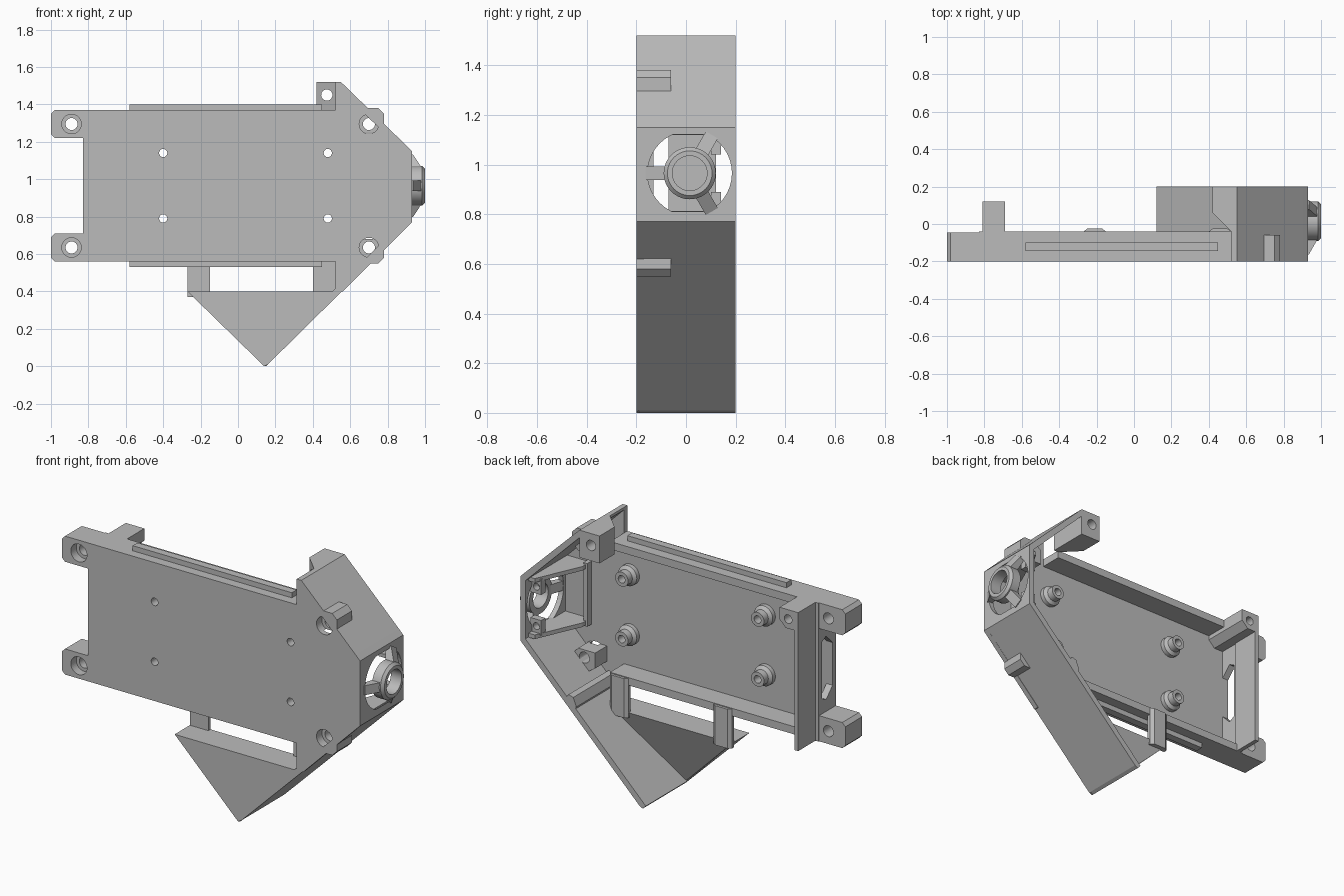
import bpy, bmesh, math
from mathutils import Vector

old = bpy.data.objects.get("Cube")
if old:
    bpy.data.objects.remove(old, do_unlink=True)

GREY = (0.5, 0.5, 0.5, 1)
mat = bpy.data.materials.new("plain grey")
mat.use_nodes = True
mat.diffuse_color = GREY
mat.node_tree.nodes["Principled BSDF"].inputs["Base Color"].default_value = GREY

F, M, B = -0.2, -0.04, 0.2      # front face, tray rim, deep rear edge
T = -0.17                       # back of the front plate


def place(axis, u, v, w):
    return {"x": (w, u, v), "y": (u, w, v), "z": (u, v, w)}[axis]


def finish(name, bm):
    bmesh.ops.recalc_face_normals(bm, faces=bm.faces)
    me = bpy.data.meshes.new(name)
    bm.to_mesh(me)
    bm.free()
    ob = bpy.data.objects.new(name, me)
    bpy.context.collection.objects.link(ob)
    me.materials.append(mat)
    return ob


def prism(name, pts, axis, lo, hi):
    """Extrude a 2D outline along an axis."""
    bm = bmesh.new()
    face = bm.faces.new([bm.verts.new(place(axis, u, v, lo)) for u, v in pts])
    ext = bmesh.ops.extrude_face_region(bm, geom=[face])["geom"]
    step = Vector(place(axis, 0, 0, hi - lo))
    bmesh.ops.translate(bm, vec=step, verts=[g for g in ext if isinstance(g, bmesh.types.BMVert)])
    return finish(name, bm)


def box(name, x0, x1, y0, y1, z0, z1):
    return prism(name, [(x0, z0), (x1, z0), (x1, z1), (x0, z1)], "y", y0, y1)


def lathe(name, prof, axis, cu, cv, n=40):
    """Revolve a closed (radius, height) profile about an axis."""
    bm = bmesh.new()
    rings = []
    for i in range(n):
        a = 2 * math.pi * i / n
        rings.append([bm.verts.new(place(axis, cu + r * math.cos(a), cv + r * math.sin(a), h)) for r, h in prof])
    k = len(prof)
    for i in range(n):
        p, q = rings[i], rings[(i + 1) % n]
        for j in range(k):
            bm.faces.new([p[j], q[j], q[(j + 1) % k], p[(j + 1) % k]])
    ob = finish(name, bm)
    smooth(ob)
    return ob


def disc(name, axis, cu, cv, r, lo, hi, n=40):
    pts = [(cu + r * math.cos(2 * math.pi * i / n), cv + r * math.sin(2 * math.pi * i / n)) for i in range(n)]
    return prism(name, pts, axis, lo, hi)


def smooth(ob):
    bpy.ops.object.select_all(action="DESELECT")
    ob.select_set(True)
    bpy.context.view_layer.objects.active = ob
    bpy.ops.object.shade_smooth_by_angle(angle=math.radians(30))


def cut(ob, *cutters):
    for c in cutters:
        c.hide_render = True
        c.hide_set(True)
        m = ob.modifiers.new("cut", "BOOLEAN")
        m.operation, m.solver, m.object = "DIFFERENCE", "EXACT", c


def mirror_z(z, up):
    return z if up else 1.93 - z    # the tray is symmetric about its middle height


# Front plate
plate = prism("front_plate", [(-.83, .56), (.52, .56), (.52, .4), (.56, .4), (.93, .77), (.93, 1.15),
                              (.55, 1.52), (.52, 1.52), (.52, 1.37), (-.83, 1.37)], "y", F, T)

# Diagonal walls and the nose panel
prism("lower_wall", [(.14, 0), (.16, .01), (.93, .77), (.93, .81), (.9, .79), (.12, .02)], "y", F, B)
prism("upper_wall", [(.55, 1.52), (.52, 1.52), (.52, 1.505), (.9, 1.13), (.93, 1.12), (.93, 1.15), (.9, 1.18)], "y", F, B)
nose = box("nose_panel", .9, .93, F, B, .77, 1.15)
cut(nose, disc("nose_cutter", "x", .015, .965, .17, .8, 1.1))

# Nose hub with three spokes
lathe("nose_hub", [(.07, 1), (.09, 1), (.105, .985), (.105, .93), (.07, .93)], "x", .015, .965)
for i, a in enumerate((90, 210, -30)):
    s = prism("hub_spoke_%d" % i, [(.985, .09), (.935, .178), (.9, .178), (.93, .09)], "y", -.028, .028)
    s.rotation_euler.x = math.radians(a)
    s.location = (0, .015, .965)

# Shelves and lugs inside the nose
for up in (True, False):
    tag = "upper" if up else "lower"
    z = mirror_z(1.13, up)
    prism(tag + "_nose_shelf", [(.74, F), (.92, F), (.92, B - .03), (.86, B - .03), (.74, -.1)], "z", z - .012, z + .012)
    lug = box(tag + "_nose_lug", .84, .91, .1, .14, min(z, mirror_z(1.04, up)), max(z, mirror_z(1.04, up)))
    cut(lug, disc(tag + "_lug_cutter", "y", .87, mirror_z(1.08, up), .02, 0, .3))
box("nose_rib", .73, .755, T, -.13, .78, 1.15)
prism("lower_wall_rib", [(.58, .45), (.64, .51), (.62, .54), (.59, .53), (.57, .48)], "y", F, B)

# End block of the upper wall
block = prism("upper_end_block", [(.42, B), (.42, .06), (.52, M), (.55, M), (.55, B)], "z", 1.36, 1.52)
cut(block, disc("end_block_cutter", "y", .475, 1.45, .03, -.3, .4))

# Tray rim, rails, corner tabs and screw bosses, above and below
for up in (True, False):
    tag = "upper" if up else "lower"

    def zr(a, b):
        return sorted((mirror_z(a, up), mirror_z(b, up)))

    box(tag + "_tray_wall", -.83, .52, F, M, *zr(1.325, 1.37))
    box(tag + "_slide_rail", -.58, .45, -.145, -.1, *zr(1.365, 1.4))

    tab = prism(tag + "_corner_tab", [(x, mirror_z(z, up)) for x, z in
                ((-.8, 1.22), (-.98, 1.22), (-1, 1.24), (-1, 1.35), (-.98, 1.37), (-.8, 1.37))], "y", F, -.045)
    # Screw boss poking through the diagonal wall, tapered at the back
    boss = prism(tag + "_screw_boss", [(x, mirror_z(z, up)) for x, z in
                 ((.63, 1.25), (.63, 1.34), (.69, 1.38), (.75, 1.38), (.78, 1.35), (.78, 1.29), (.74, 1.25))],
                 "y", F, -.06)
    for x, part in ((-.89, tab), (.7, boss)):
        z = mirror_z(1.295, up)
        hole = disc(tag + "_screw_cutter", "y", x, z, .032, -.4, .4)
        sink = disc(tag + "_sink_cutter", "y", x, z, .052, -.4, -.15)
        cut(part, hole, sink)
        if part is boss:
            cut(plate, sink)

# Standoffs on the plate
for x in (-.4, .48):
    for z in (.79, 1.14):
        cut(plate, disc("standoff_cutter", "y", x, z, .022, -.4, .2, 24))
        lathe("standoff", [(.022, F + .01), (.06, F + .01), (.06, -.145), (.042, -.13),
                           (.042, -.09), (.022, -.09)], "y", x, z, 24)

# Left wall with a chamfered window, taller fin and its boss
wall = box("left_wall", -.83, -.79, F, M, .56, 1.37)
window = [(-.17, .84), (-.11, .78), (-.07, .8), (-.07, 1.13), (-.11, 1.15), (-.17, 1.09)]
cut(wall, prism("window_cutter", window, "x", -1.1, -.6))
box("left_fin", -.81, -.785, M - .01, .12, .56, 1.37)
post = prism("left_boss", [(-.81, 1.26), (-.73, 1.26), (-.69, 1.3), (-.69, 1.37), (-.81, 1.37)], "y", T, .12)
cut(post, disc("left_boss_cutter", "y", -.745, 1.315, .025, 0, .3))

# Wedge under the tray, tapering to the tip
bm = bmesh.new()
corners = [bm.verts.new(p) for p in ((-.27, F, .4), (.55, F, .4), (.55, M, .4), (-.27, M, .4),
                                     (.14, F, 0), (.15, F + .01, 0))]
bmesh.ops.convex_hull(bm, input=corners)
finish("lower_wedge", bm)

# Straps joining the wedge to the tray
for tag, x in (("left", -.27), ("right", .4)):
    prism(tag + "_strap", [(x, M - .02), (x + .12, M - .02), (x + .12, M), (x + .1, M + .015),
                           (x + .02, M + .015), (x, M)], "z", .37, .6)
